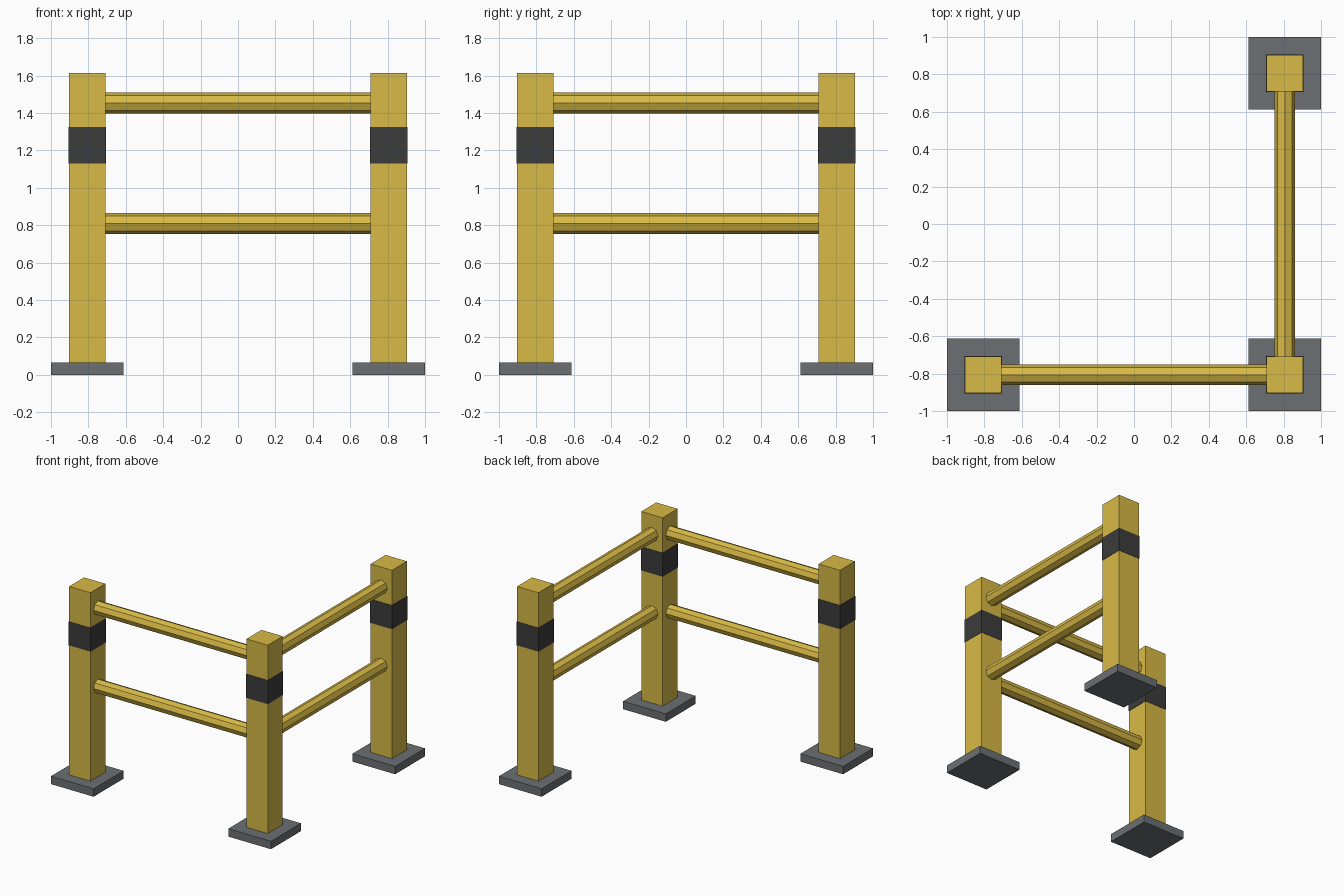
import bpy
from math import pi
from mathutils import Matrix

cube = bpy.data.objects.get("Cube")
if cube:
    bpy.data.objects.remove(cube, do_unlink=True)


def material(name, rgb):
    mat = bpy.data.materials.new(name)
    mat.use_nodes = True
    mat.diffuse_color = (*rgb, 1)
    mat.node_tree.nodes["Principled BSDF"].inputs["Base Color"].default_value = (*rgb, 1)
    return mat


YELLOW = material("safety yellow", (0.69, 0.49, 0.062))
GREY = material("base grey", (0.15, 0.162, 0.17))
BLACK = material("band black", (0.045, 0.045, 0.047))


def block(name, x, y, width, z0, z1, mat):
    """Square upright block between two heights."""
    bpy.ops.mesh.primitive_cube_add(size=1, location=(x, y, (z0 + z1) / 2))
    ob = bpy.context.object
    ob.name = name
    ob.data.transform(Matrix.Diagonal((width, width, z1 - z0, 1)))
    ob.data.materials.append(mat)


def rail(name, location, rotation):
    """Eight-sided horizontal bar with flat faces."""
    bpy.ops.mesh.primitive_cylinder_add(vertices=8, radius=0.056, depth=LENGTH,
                                        location=location, rotation=rotation)
    ob = bpy.context.object
    ob.name = name
    ob.data.materials.append(YELLOW)


P = 0.806            # post centre offset
POST = 0.194         # post width
LENGTH = 2 * P - POST + 0.02

# Posts with foot plates and dark bands
for label, x, y in (("front_right", -P, -P), ("corner", P, -P), ("back_left", P, P)):
    block(label + "_foot_plate", x, y, 0.388, 0, 0.065, GREY)
    block(label + "_post", x, y, POST, 0.01, 1.613, YELLOW)
    block(label + "_band", x, y, 0.199, 1.13, 1.325, BLACK)

# Two rails along each side
for label, z in (("lower", 0.81), ("upper", 1.453)):
    rail("front_" + label + "_rail", (0, -P, z), (0, pi / 2, 0))
    rail("side_" + label + "_rail", (P, 0, z), (pi / 2, 0, 0))
